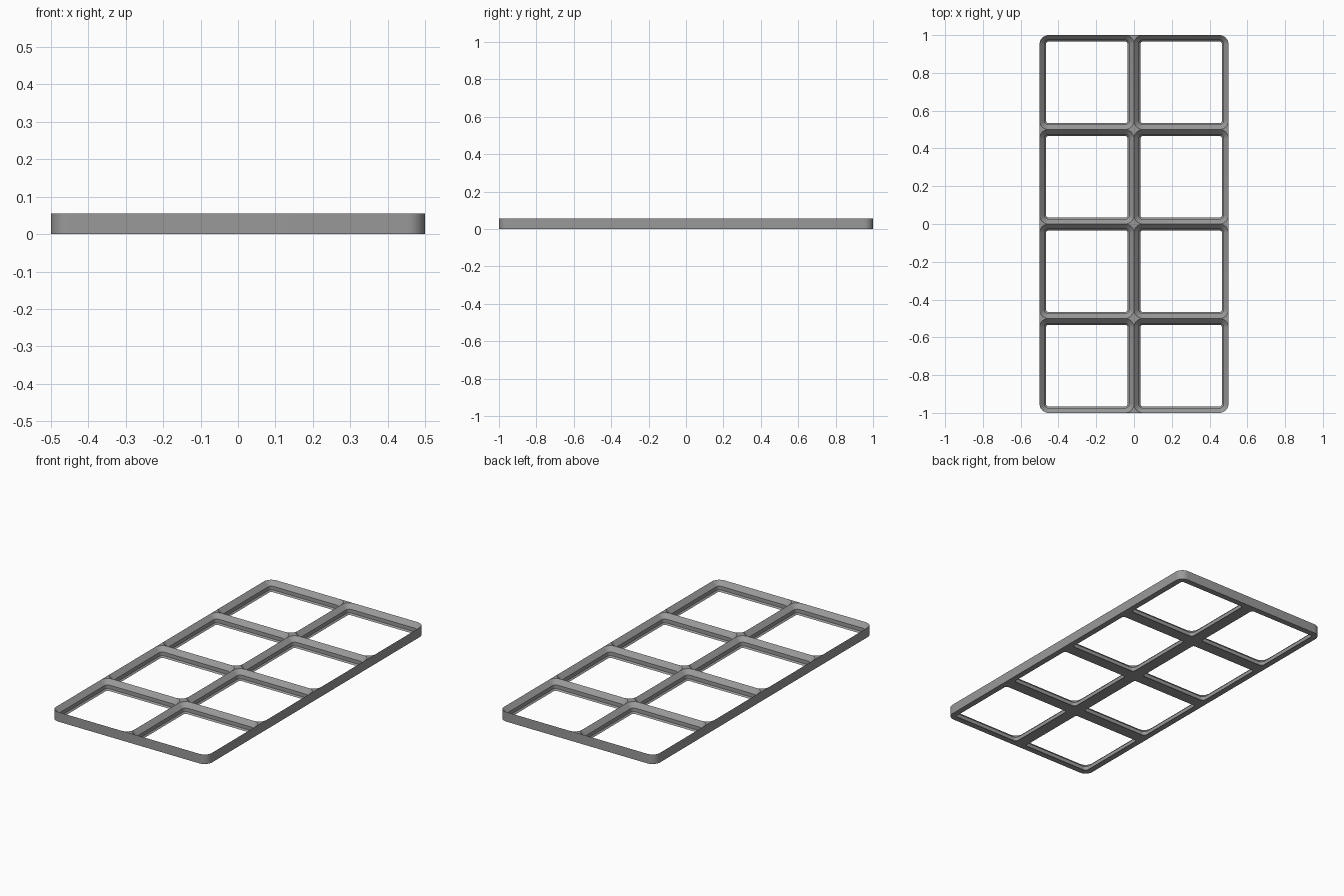
import bpy
import bmesh
import math

if "Cube" in bpy.data.objects:
    bpy.data.objects.remove(bpy.data.objects["Cube"])

COLS, ROWS = 2, 4
CELL = 0.5
U = CELL / 42            # one unit of the profile
H = 4.65 * U             # plate height
R = 4.0 * U              # corner radius at the cell boundary
SEG = 8                  # segments per rounded corner

# Pocket profile, (inset, height): chamfer, straight wall, long chamfer
PROFILE = [(2.85 * U, 0), (2.15 * U, 0.7 * U), (2.15 * U, 2.5 * U), (0, H)]
CORNERS = [(1, 1), (-1, 1), (-1, -1), (1, -1)]

grey = bpy.data.materials.new("mid grey")
grey.diffuse_color = (0.32, 0.32, 0.32, 1)
grey.use_nodes = True
grey.node_tree.nodes["Principled BSDF"].inputs["Base Color"].default_value = grey.diffuse_color

bm = bmesh.new()


def ring(cx, cy, inset, z):
    """Rounded square loop, SEG + 1 vertices per corner, counter-clockwise."""
    verts = []
    for k, (sx, sy) in enumerate(CORNERS):
        ox, oy = cx + sx * (CELL / 2 - R), cy + sy * (CELL / 2 - R)
        for s in range(SEG + 1):
            a = math.pi / 2 * (k + s / SEG)
            verts.append(bm.verts.new((ox + (R - inset) * math.cos(a),
                                       oy + (R - inset) * math.sin(a), z)))
    return verts


def bridge(a, b):
    n = len(a)
    for i in range(n):
        j = (i + 1) % n
        bm.faces.new((a[i], a[j], b[j], b[i]))


def add_cell(col, row):
    cx = (col - (COLS - 1) / 2) * CELL
    cy = (row - (ROWS - 1) / 2) * CELL
    # Underside rim followed by the pocket walls
    base = ring(cx, cy, 0, 0)
    loops = [base] + [ring(cx, cy, i, z) for i, z in PROFILE]
    for a, b in zip(loops, loops[1:]):
        bridge(a, b)
    top = loops[-1]
    n = len(base)

    def outer(sx, sy):
        on_x = sx and col == (COLS - 1 if sx > 0 else 0)
        on_y = sy and row == (ROWS - 1 if sy > 0 else 0)
        return on_x, on_y

    def wall(a0, a1, b0, b1):
        bm.faces.new((a0, a1, b1, b0))

    for k, (sx, sy) in enumerate(CORNERS):
        first, last = k * (SEG + 1), k * (SEG + 1) + SEG
        on_x, on_y = outer(sx, sy)
        if on_x and on_y:
            # Rounded outside corner of the plate
            for i in range(first, last):
                wall(base[i], base[i + 1], top[i], top[i + 1])
        else:
            # Flat web filling the gap between rounded pockets
            x, y = cx + sx * CELL / 2, cy + sy * CELL / 2
            lo, hi = bm.verts.new((x, y, 0)), bm.verts.new((x, y, H))
            for i in range(first, last):
                bm.faces.new((lo, base[i + 1], base[i]))
                bm.faces.new((hi, top[i], top[i + 1]))
            if on_x or on_y:
                # The arc end that lies on the outside edge
                at_x = k % 2 == 0
                e = first if bool(on_x) == at_x else last
                wall(base[e], lo, top[e], hi)
        # Straight outside wall along the side that follows this corner
        side = [(0, 1), (-1, 0), (0, -1), (1, 0)][k]
        if any(outer(*side)):
            j = (last + 1) % n
            wall(base[last], base[j], top[last], top[j])


for c in range(COLS):
    for r in range(ROWS):
        add_cell(c, r)

bmesh.ops.remove_doubles(bm, verts=bm.verts, dist=1e-5)
bmesh.ops.recalc_face_normals(bm, faces=bm.faces)

mesh = bpy.data.meshes.new("grid_baseplate")
bm.to_mesh(mesh)
bm.free()
mesh.materials.append(grey)
plate = bpy.data.objects.new("grid_baseplate", mesh)
bpy.context.collection.objects.link(plate)
bpy.context.view_layer.objects.active = plate
plate.select_set(True)
bpy.ops.object.shade_smooth_by_angle(angle=math.radians(30))
